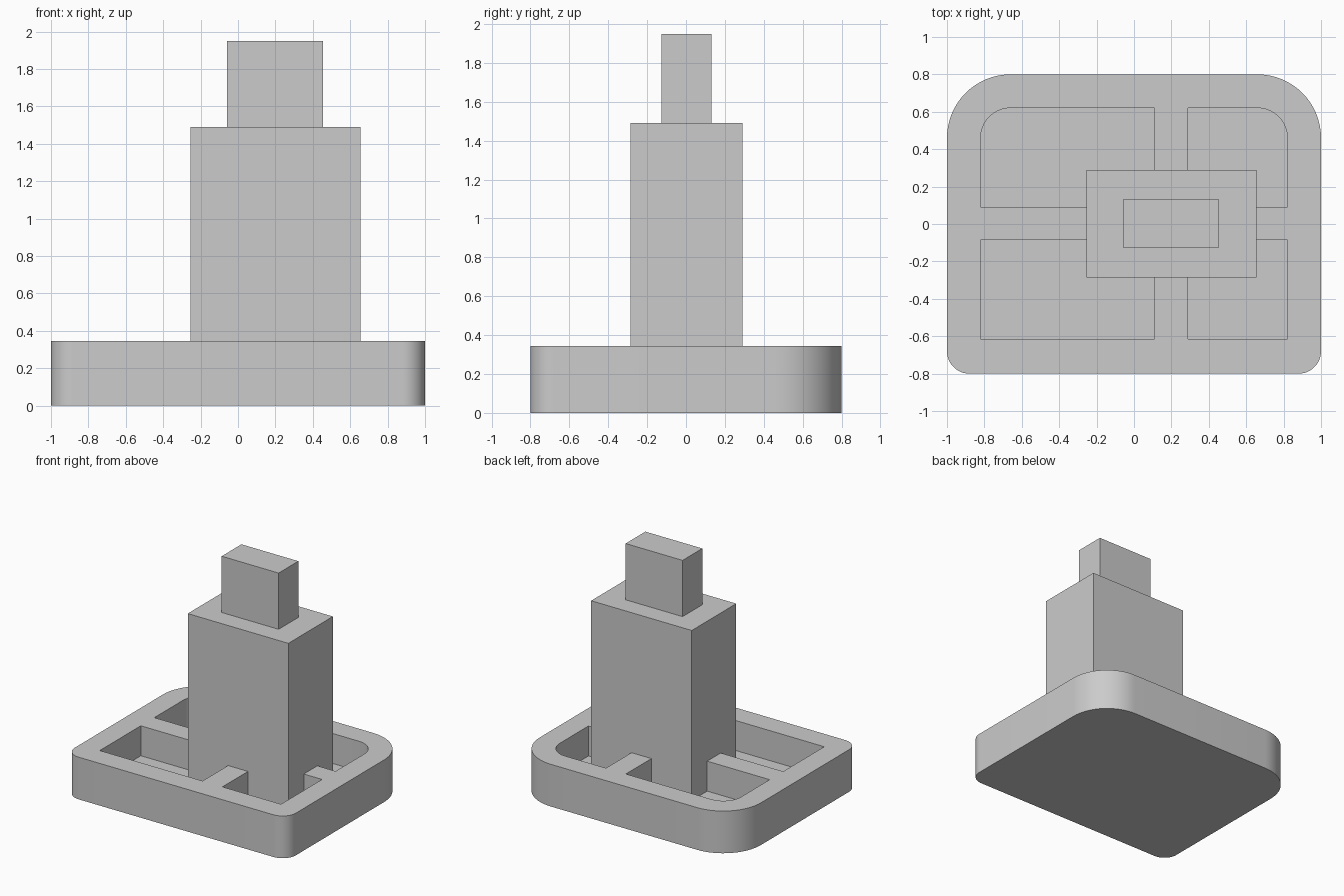
import bpy
import bmesh
import math

cube = bpy.data.objects.get("Cube")
if cube:
    bpy.data.objects.remove(cube, do_unlink=True)

grey = bpy.data.materials.new("plain_grey")
grey.use_nodes = True
grey.diffuse_color = (0.6, 0.6, 0.6, 1)
grey.node_tree.nodes["Principled BSDF"].inputs["Base Color"].default_value = (0.6, 0.6, 0.6, 1)


def outline(x0, x1, y0, y1, radii):
    """Rectangle with a radius per corner: back left, back right, front right, front left."""
    corners = [(x1, y1, 1, 1), (x0, y1, -1, 1), (x0, y0, -1, -1), (x1, y0, 1, -1)]
    points = []
    for i, ((x, y, sx, sy), r) in enumerate(zip(corners, radii)):
        if r == 0:
            points.append((x, y))
            continue
        steps = 16
        for k in range(steps + 1):
            a = math.pi / 2 * (i + k / steps)
            points.append((x - sx * r + r * math.cos(a), y - sy * r + r * math.sin(a)))
    return points


def add_prism(bm, points, z0, z1):
    low = [bm.verts.new((x, y, z0)) for x, y in points]
    high = [bm.verts.new((x, y, z1)) for x, y in points]
    bm.faces.new(low[::-1])
    bm.faces.new(high)
    for i in range(len(low)):
        j = (i + 1) % len(low)
        bm.faces.new((low[i], low[j], high[j], high[i]))


def make(name, prisms):
    bm = bmesh.new()
    for points, z0, z1 in prisms:
        add_prism(bm, points, z0, z1)
    mesh = bpy.data.meshes.new(name)
    bm.to_mesh(mesh)
    bm.free()
    mesh.materials.append(grey)
    ob = bpy.data.objects.new(name, mesh)
    bpy.context.collection.objects.link(ob)
    return ob


FLOOR, RIM, SHOULDER, TOP = 0.10, 0.345, 1.49, 1.95
SHARP = (0, 0, 0, 0)

# Base tray: broad round corners at the back, small ones at the front
base = make("base_tray", [(outline(-1, 1, -0.8, 0.8, (0.34, 0.34, 0.12, 0.12)), 0, RIM)])

# Four pockets, leaving a rim and two crossing ribs
pockets = []
for x0, x1, radii in ((-0.82, 0.11, (0, 0.16, 0, 0)), (0.29, 0.82, (0.16, 0, 0, 0))):
    pockets.append((outline(x0, x1, 0.09, 0.62, radii), FLOOR, RIM + 0.1))
    pockets.append((outline(x0, x1, -0.615, -0.085, SHARP), FLOOR, RIM + 0.1))
cutter = make("pocket_cutter", pockets)
cutter.hide_render = True

cut = base.modifiers.new("pockets", 'BOOLEAN')
cut.operation = 'DIFFERENCE'
cut.solver = 'EXACT'
cut.object = cutter
bpy.context.view_layer.objects.active = base
bpy.ops.object.modifier_apply(modifier=cut.name)
bpy.data.objects.remove(cutter, do_unlink=True)

# Smooth the rounded corners, keep the edges crisp
bpy.ops.object.select_all(action='DESELECT')
base.select_set(True)
bpy.ops.object.shade_smooth_by_angle(angle=math.radians(30))

# Tower standing on the tray floor, with a narrow block on top
make("tower", [(outline(-0.255, 0.655, -0.285, 0.29, SHARP), FLOOR, SHOULDER)])
make("top_block", [(outline(-0.06, 0.455, -0.125, 0.13, SHARP), SHOULDER, TOP)])
